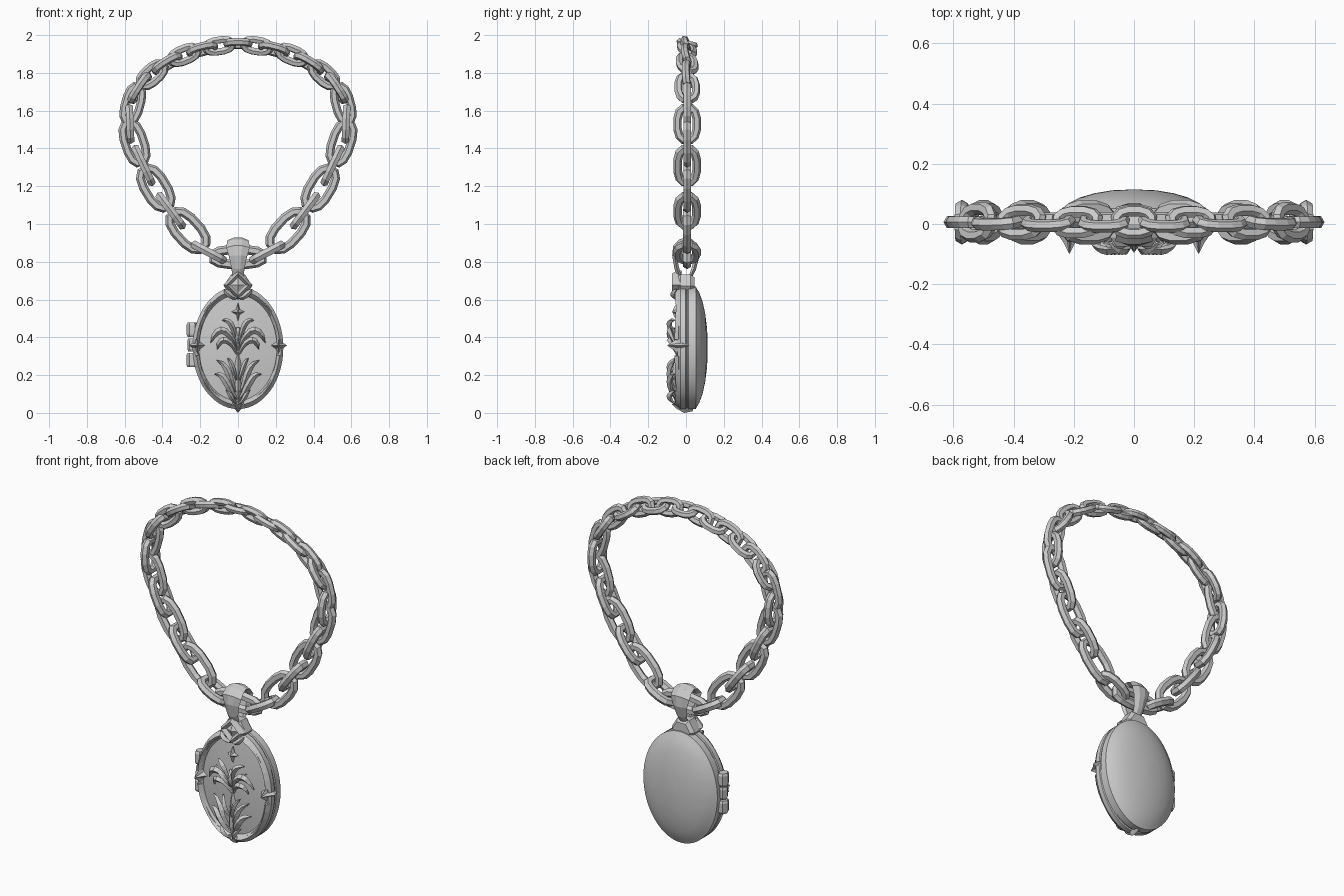
import bpy, bmesh, math
from mathutils import Vector as V
from mathutils.geometry import interpolate_bezier

if "Cube" in bpy.data.objects:
    bpy.data.objects.remove(bpy.data.objects["Cube"])


def finish(name, bm, smooth=None):
    bmesh.ops.remove_doubles(bm, verts=bm.verts[:], dist=1e-5)
    bmesh.ops.recalc_face_normals(bm, faces=bm.faces[:])
    me = bpy.data.meshes.new(name)
    bm.to_mesh(me)
    bm.free()
    ob = bpy.data.objects.new(name, me)
    bpy.context.collection.objects.link(ob)
    if smooth:
        bpy.ops.object.select_all(action='DESELECT')
        ob.select_set(True)
        bpy.context.view_layer.objects.active = ob
        bpy.ops.object.shade_smooth_by_angle(angle=math.radians(smooth))
    return ob


def skin(name, rings, closed=False, smooth=None):
    """Bridge a list of equal vertex rings; cap the ends unless closed."""
    bm = bmesh.new()
    vs = [[bm.verts.new(p) for p in r] for r in rings]
    n, k = len(vs), len(vs[0])
    for i in range(n if closed else n - 1):
        a, b = vs[i], vs[(i + 1) % n]
        for j in range(k):
            bm.faces.new((a[j], a[(j + 1) % k], b[(j + 1) % k], b[j]))
    if not closed:
        bm.faces.new(vs[0])
        bm.faces.new(vs[-1])
    return finish(name, bm, smooth)


def turned(name, c, rx, rz, profile, n, star=1.0, smooth=None):
    """Profile of (radius fraction, y) turned about the y axis as an ellipse, rhombus or star."""
    rings = []
    for f, y in profile:
        f = max(f, 0.002)
        ring = []
        for j in range(n):
            a = math.tau * j / n
            s = f * (star if j % 2 else 1)
            ring.append((c[0] + rx * s * math.cos(a), c[1] + y, c[2] + rz * s * math.sin(a)))
        rings.append(ring)
    return skin(name, rings, smooth=smooth)


def strip(name, pts, widths, t):
    """Ridged, tapering strip lying on the front face."""
    rings = []
    for i, p in enumerate(pts):
        d = pts[min(i + 1, len(pts) - 1)] - pts[max(i - 1, 0)]
        d.y = 0
        s = V((d.z, 0, -d.x)).normalized() * widths[i]
        h = t * (0.35 + 0.65 * widths[i] / max(widths))
        rings.append([p - s, p + V((0, -h, 0)), p + s, p + V((0, h * 0.6, 0))])
    return skin(name, rings)


def leaf(name, ctrl, w, lift=0.04, y0=-0.045):
    """Leaf along a cubic curve of (x, z) controls, bulging towards the front."""
    n = 8
    pts = interpolate_bezier(*[V((x, 0, z)) for x, z in (ctrl[0], ctrl[1], ctrl[2], ctrl[3])], n)
    ws = []
    for i, p in enumerate(pts):
        u = i / (n - 1)
        p.y = y0 - lift * math.sin(math.pi * min(1, u * 0.9))
        ws.append(w * (0.35 + 0.75 * math.sin(math.pi * u ** 1.2)) * (1 if i < n - 1 else 0.1))
    return strip(name, pts, ws, 0.018)


def link(name, c, d, roll, L, W, r):
    """Faceted oval chain link: long axis d, rolled about it."""
    d = d.normalized()
    side0 = V((-d.z, 0, d.x))
    side = side0 * math.cos(roll) + V((0, 1, 0)) * math.sin(roll)
    nrm = d.cross(side)
    rings, n = [], 12
    hl, hw = L / 2 - r, W / 2 - r
    for i in range(n):
        a = math.tau * (i + 0.5) / n
        ca, sa = math.cos(a), math.sin(a)
        p = c + d * hl * math.copysign(abs(ca) ** 0.85, ca) + side * hw * math.copysign(abs(sa) ** 0.75, sa)
        out = (d * ca * hw + side * sa * hl).normalized()
        rings.append([p + out * r * math.cos(math.tau * j / 6) + nrm * r * math.sin(math.tau * j / 6)
                      for j in range(6)])
    return skin(name, rings, closed=True)


# Chain: half the links as x, z, roll, length, width; mirrored across x
half = [(0, .825, 0, .32, .13), (.155, .85, 90, .22, .15), (.265, .965, 0, .29, .17),
        (.355, 1.07, 90, .25, .15), (.435, 1.19, 0, .28, .16), (.5, 1.31, 90, .25, .15),
        (.548, 1.43, 0, .27, .145), (.572, 1.53, 90, .22, .15), (.557, 1.635, 0, .24, .125),
        (.52, 1.72, 80, .2, .14), (.455, 1.79, 10, .2, .12), (.375, 1.85, 70, .19, .13),
        (.285, 1.895, 20, .19, .115), (.19, 1.925, 65, .18, .12), (.1, 1.943, 25, .18, .11),
        (0, 1.955, 75, .16, .12)]
last = len(half) - 1
for i, (x, z, roll, L, W) in enumerate(half):
    a = half[i - 1] if i else (-half[1][0], half[1][1])
    b = half[i + 1] if i < last else (-half[i - 1][0], half[i - 1][1])
    for s in ((1,) if i in (0, last) else (1, -1)):
        d = V((s * (b[0] - a[0]), 0, b[1] - a[1]))
        link("chain_link", V((s * x, 0.006, z)), d, s * math.radians(roll), L, W, 0.025 - 0.005 * i / last)

# Locket body: domed back, flat edge, raised rim and gently convex front
turned("locket_body", (0, 0, .345), .24, .325,
       [(0, .115), (.3, .112), (.55, .102), (.75, .088), (.9, .07), (.96, .058), (1, .052), (1, .012),
        (.98, .008), (.98, .002), (1, -.002), (1, -.03), (.95, -.046), (.89, -.042), (.86, -.028),
        (.6, -.038), (.3, -.045), (0, -.048)], 56, smooth=28)

# Rim trim: four tapering strips following the edge
for sx in (1, -1):
    for lo, hi in ((-82, -8), (8, 80)):
        pts, ws = [], []
        for k in range(9):
            a = math.radians(lo + (hi - lo) * k / 8)
            pts.append(V((sx * .222 * math.cos(a), -.04, .345 + .303 * math.sin(a))))
            ws.append(.007 + .009 * abs(math.cos(math.pi * k / 8)))
        strip("rim_trim", pts, ws, .02)

# Side clasps and bottom point
star = [(0, .05), (.6, .04), (1, 0), (.45, -.035), (0, -.075)]
for sx in (1, -1):
    turned("side_clasp", (sx * .215, -.025, .357), .045, .062, star, 8, .45)
turned("bottom_point", (0, -.01, .045), .05, .045, [(0, .055), (.8, .045), (1, 0), (.5, -.04), (0, -.065)], 8, .6)

# Hinge knuckles on the left
for z, h, r in ((.28, .075, .03), (.36, .07, .025), (.44, .075, .03)):
    rings = [[(-.243 + k * r * math.cos(math.tau * j / 6), .0 + k * 1.2 * r * math.sin(math.tau * j / 6), zz)
              for j in range(6)] for zz, k in ((z - h / 2, .8), (z - h / 2 + .012, 1), (z + h / 2 - .012, 1), (z + h / 2, .8))]
    skin("hinge_knuckle", rings)

# Neck block and framed diamond
turned("neck_block", (0, 0, .672), .075, .07, [(0, .045), (.75, .045), (1, .025), (1, -.03), (.8, -.045), (0, -.045)], 6)
turned("diamond_frame", (0, 0, .678), .078, .078,
       [(0, -.02), (.95, -.02), (1, -.045), (.75, -.075), (.5, -.052), (.45, -.052), (0, -.068)], 4)
for sx in (1, -1):
    leaf("neck_leaf", [(0, .61), (sx * .03, .6), (sx * .06, .64), (sx * .075, .655)], .014, .02)

# Bail: ridged ribbon wrapped over the bottom link (y, z, half width)
path = [(-.03, .715, .028), (-.05, .77, .036), (-.06, .83, .048), (-.058, .875, .062), (-.03, .905, .058),
        (0, .915, .054), (.03, .905, .058), (.056, .87, .06), (.056, .82, .046), (.042, .765, .034), (.02, .715, .028)]
rings = []
for y, z, w in path:
    o = V((0, y, z - .81)).normalized() * .014
    p = V((0, y, z))
    e = V((w, 0, 0))
    rings.append([p - e, p - e * .35 + o, p + e * .35 + o, p + e, p + e * .6 - o, p - e * .6 - o])
skin("bail", rings)

# Flower relief: stem, bud, finial and mirrored leaves
strip("stem", [V((0, -.04 - .02 * math.sin(k), .04 + .078 * k)) for k in range(7)],
      [.008, .02, .014, .016, .012, .009, .005], .022)
turned("bud", (0, -.06, .4), .02, .06, [(0, .02), (1, 0), (.5, -.022), (0, -.035)], 6)
turned("finial", (0, -.045, .535), .034, .05, [(0, .02), (1, 0), (.5, -.018), (0, -.028)], 8, .4)
leaves = [([(.005, .34), (.02, .46), (.04, .5), (.085, .49)], .014),
          ([(.005, .33), (.05, .46), (.11, .47), (.145, .37)], .018),
          ([(.005, .31), (.04, .4), (.1, .41), (.11, .335)], .016),
          ([(.005, .33), (.02, .4), (.06, .44), (.1, .45)], .012),
          ([(0, .1), (.05, .14), (.03, .25), (.115, .28)], .016),
          ([(0, .07), (.05, .1), (.06, .22), (.125, .205)], .018),
          ([(0, .16), (.02, .2), (.03, .27), (.055, .29)], .012),
          ([(0, .05), (.03, .05), (.04, .11), (.065, .12)], .011)]
for ctrl, w in leaves:
    for sx in (1, -1):
        leaf("relief_leaf", [(sx * x, z) for x, z in ctrl], w)
